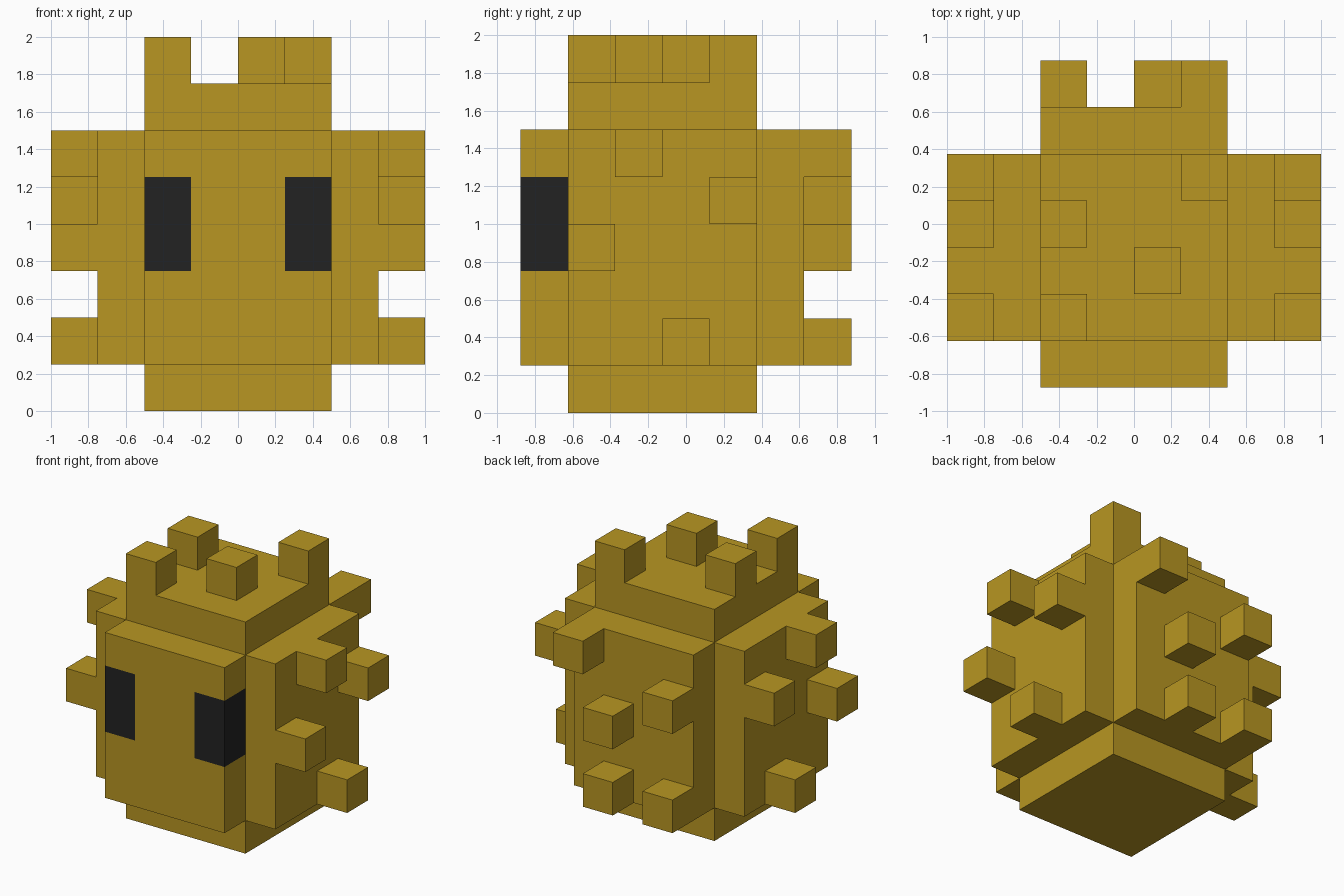
import bpy
import bmesh
from mathutils import Vector

cube = bpy.data.objects.get("Cube")
if cube:
    bpy.data.objects.remove(cube, do_unlink=True)

U = 0.25  # size of one block


def make_material(name, rgb):
    mat = bpy.data.materials.new(name)
    mat.use_nodes = True
    colour = (*rgb, 1.0)
    mat.diffuse_color = colour
    mat.node_tree.nodes["Principled BSDF"].inputs["Base Color"].default_value = colour
    return mat


GOLD = make_material("mustard_gold", (0.479, 0.305, 0.016))
BLACK = make_material("eye_black", (0.016, 0.016, 0.016))


def box(name, low, high, cuts=()):
    """Axis-aligned gold box, optionally sliced by (point, normal) planes."""
    low, high = Vector(low), Vector(high)
    bm = bmesh.new()
    bmesh.ops.create_cube(bm, size=1.0)
    for v in bm.verts:
        v.co = Vector(h if c > 0 else l for c, l, h in zip(v.co, low, high))
    for point, normal in cuts:
        geom = bm.verts[:] + bm.edges[:] + bm.faces[:]
        bmesh.ops.bisect_plane(bm, geom=geom, plane_co=point, plane_no=normal)
    bm.normal_update()
    mesh = bpy.data.meshes.new(name)
    bm.to_mesh(mesh)
    bm.free()
    mesh.materials.append(GOLD)
    obj = bpy.data.objects.new(name, mesh)
    bpy.context.collection.objects.link(obj)
    return obj


def stud(name, x, y, z):
    """One block with its lowest corner at x, y, z."""
    box(name, (x, y, z), (x + U, y + U, z + U))


# Body: a tall core with a panel on each of its four sides
box("body_core", (-0.5, -0.625, 0), (0.5, 0.375, 1.75))
box("left_panel", (0.5, -0.625, 0.25), (0.75, 0.375, 1.5))
box("right_panel", (-0.75, -0.625, 0.25), (-0.5, 0.375, 1.5))
box("back_panel", (-0.5, 0.375, 0.25), (0.5, 0.625, 1.5))

# Face: sliced around the eyes, which wrap round onto the panel's sides
face = box("face_panel", (-0.5, -0.875, 0.25), (0.5, -0.625, 1.5),
           cuts=[((-0.25, 0, 0), (1, 0, 0)), ((0.25, 0, 0), (1, 0, 0)),
                 ((0, 0, 0.75), (0, 0, 1)), ((0, 0, 1.25), (0, 0, 1))])
face.data.materials.append(BLACK)
for poly in face.data.polygons:
    c = poly.center
    if abs(c.x) > 0.25 and 0.75 < c.z < 1.25 and poly.normal.y < 0.5:
        poly.material_index = 1

# Side studs (y, z), mirrored on both sides
for i, (y, z) in enumerate([(-0.375, 1.25), (0.125, 1.0), (-0.625, 0.75), (-0.125, 0.25)], 1):
    stud(f"left_stud_{i}", 0.75, y, z)
    stud(f"right_stud_{i}", -1.0, y, z)

# Back studs (x, z)
for i, (x, z) in enumerate([(0.25, 1.25), (-0.5, 1.0), (0, 0.75), (-0.5, 0.25), (0, 0.25)], 1):
    stud(f"back_stud_{i}", x, 0.625, z)

# Top studs (x, y)
for i, (x, y) in enumerate([(-0.5, -0.625), (-0.5, -0.125), (0, -0.375), (0.25, 0.125)], 1):
    stud(f"top_stud_{i}", x, y, 1.75)
